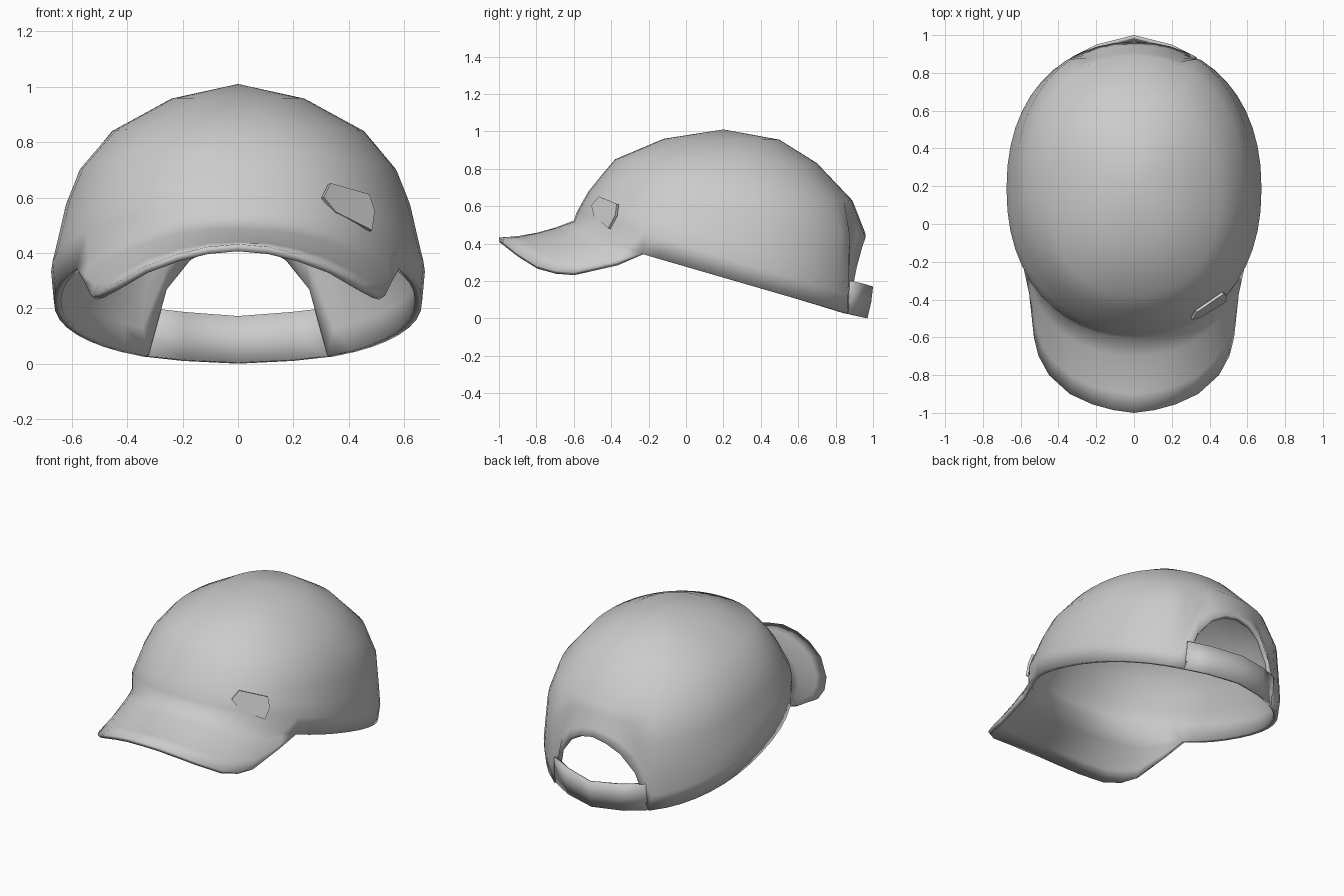
import bpy, bmesh, math
from mathutils import Vector

cube = bpy.data.objects.get("Cube")
if cube:
    bpy.data.objects.remove(cube)

fabric = bpy.data.materials.new("grey fabric")
fabric.use_nodes = True
GREY = (0.6, 0.6, 0.6, 1)
fabric.diffuse_color = GREY
fabric.node_tree.nodes["Principled BSDF"].inputs["Base Color"].default_value = GREY


def skin(bm, rows, closed=False, cap=None):
    """Skin rows of points into a sheet, with an optional tip point."""
    grid = [[bm.verts.new(p) for p in row] for row in rows]
    n = len(grid[0])
    for a, b in zip(grid, grid[1:]):
        for i in range(n if closed else n - 1):
            j = (i + 1) % n
            bm.faces.new((a[i], a[j], b[j], b[i]))
    if cap:
        tip = bm.verts.new(cap)
        for i in range(n):
            bm.faces.new((grid[-1][i], grid[-1][(i + 1) % n], tip))


def finish(name, bm, thickness, offset=-1, smooth=True):
    """Weld the sheets, then make an object with a thickness."""
    bmesh.ops.remove_doubles(bm, verts=bm.verts, dist=0.0005)
    mesh = bpy.data.meshes.new(name)
    bm.to_mesh(mesh)
    bm.free()
    mesh.materials.append(fabric)
    obj = bpy.data.objects.new(name, mesh)
    bpy.context.collection.objects.link(obj)
    mod = obj.modifiers.new("Thickness", "SOLIDIFY")
    mod.thickness = thickness
    mod.offset = offset
    if smooth:
        bpy.ops.object.select_all(action="DESELECT")
        obj.select_set(True)
        bpy.context.view_layer.objects.active = obj
        bpy.ops.object.shade_smooth_by_angle(angle=math.radians(100))


def mirrored(half):
    """Extend a half run that starts on the centre line to both sides."""
    return [Vector((-x, y, z)) for x, y, z in half[:0:-1]] + [Vector(p) for p in half]


# Crown: tilted oval rings, each given by front (y, z), back (y, z) and half width
RINGS = [
    ((-0.60, 0.45), (0.95, 0.00), 0.665),
    ((-0.585, 0.565), (0.96, 0.10), 0.675),
    ((-0.555, 0.62), (0.965, 0.22), 0.655),
    ((-0.52, 0.68), (0.965, 0.44), 0.625),
    ((-0.46, 0.755), (0.89, 0.63), 0.575),
    ((-0.38, 0.85), (0.70, 0.83), 0.455),
    ((-0.12, 0.96), (0.50, 0.955), 0.24),
]
COLUMNS = 48


def signed_power(v, p):
    return math.copysign(abs(v) ** p, v)


def ring_point(ring, col):
    (fy, fz), (by, bz), width = ring
    a = math.tau * col / COLUMNS
    t = (1 + signed_power(math.cos(a), 0.91)) / 2
    return Vector((-width * signed_power(math.sin(a), 0.91), fy + (by - fy) * t, fz + (bz - fz) * t))


rows = [[ring_point(r, c) for c in range(COLUMNS)] for r in RINGS]
for p in rows[0]:
    p.z += 0.45 * max(0, -0.2 - p.y) ** 2

# Arched opening at the back: slide the lower points up to the arch
ARCH = [0.45, 0.43, 0.38, 0.27]
for c in range(-3, 4):
    column = [row[c] for row in rows]
    height = ARCH[abs(c)]
    k = next(i for i in range(1, len(column)) if column[i].z > height)
    low, high = column[k - 1], column[k]
    start = low.lerp(high, (height - low.z) / (high.z - low.z))
    for i in range(4):
        rows[i][c] = start.lerp(column[4], i / 4)
# Lower corners of the opening
for c in (-4, 4):
    rows[0][c] += Vector((math.copysign(0.015, c), 0.01, -0.003))

# Brim: grows from the front of the lowest ring out to the drooping rim
front = COLUMNS // 2
seam = rows[0][front - 8:front + 9]
rim = mirrored([(0, -1.0, 0.432), (0.11, -0.985, 0.422), (0.22, -0.955, 0.395), (0.34, -0.90, 0.35),
                (0.45, -0.80, 0.285), (0.505, -0.70, 0.255), (0.53, -0.60, 0.245), (0.555, -0.37, 0.295),
                tuple(seam[-1])])
brim_rows = []
for t in (1, 0.75, 0.5, 0.25, 0):
    sag = 0.08 * t * (1 - t)
    brim_rows.append([s.lerp(r, t) - Vector((0, 0, sag * max(0, 1 - abs(s.x) / 0.4)))
                      for s, r in zip(seam, rim)])
bm = bmesh.new()
skin(bm, rows, closed=True, cap=(0, 0.2, 1.01))
skin(bm, brim_rows)
finish("crown_and_brim", bm, 0.026)

# Adjusting strap across the back opening, its ends tucked inside the crown
top = mirrored([(0, 1.0, 0.17), (0.2, 0.95, 0.185), (0.33, 0.885, 0.20)])
bottom = mirrored([(0, 0.97, 0.0), (0.2, 0.925, 0.01), (0.335, 0.86, 0.025)])
middle = [a.lerp(b, 0.5) + Vector((0, 0.005, 0)) for a, b in zip(top, bottom)]
bm = bmesh.new()
skin(bm, [top, middle, bottom])
finish("back_strap", bm, 0.02)

# Small six-sided tab on the front left of the crown
outline = [(0.305, 0.60), (0.35, 0.545), (0.48, 0.48), (0.49, 0.55), (0.47, 0.61), (0.33, 0.65)]
tab_edge = [Vector((x, -0.505 + 0.8 * (x - 0.32) + 0.4 * (z - 0.56), z)) for x, z in outline]
bm = bmesh.new()
bm.faces.new([bm.verts.new(p) for p in tab_edge])
finish("front_tab", bm, 0.015, offset=0, smooth=False)
